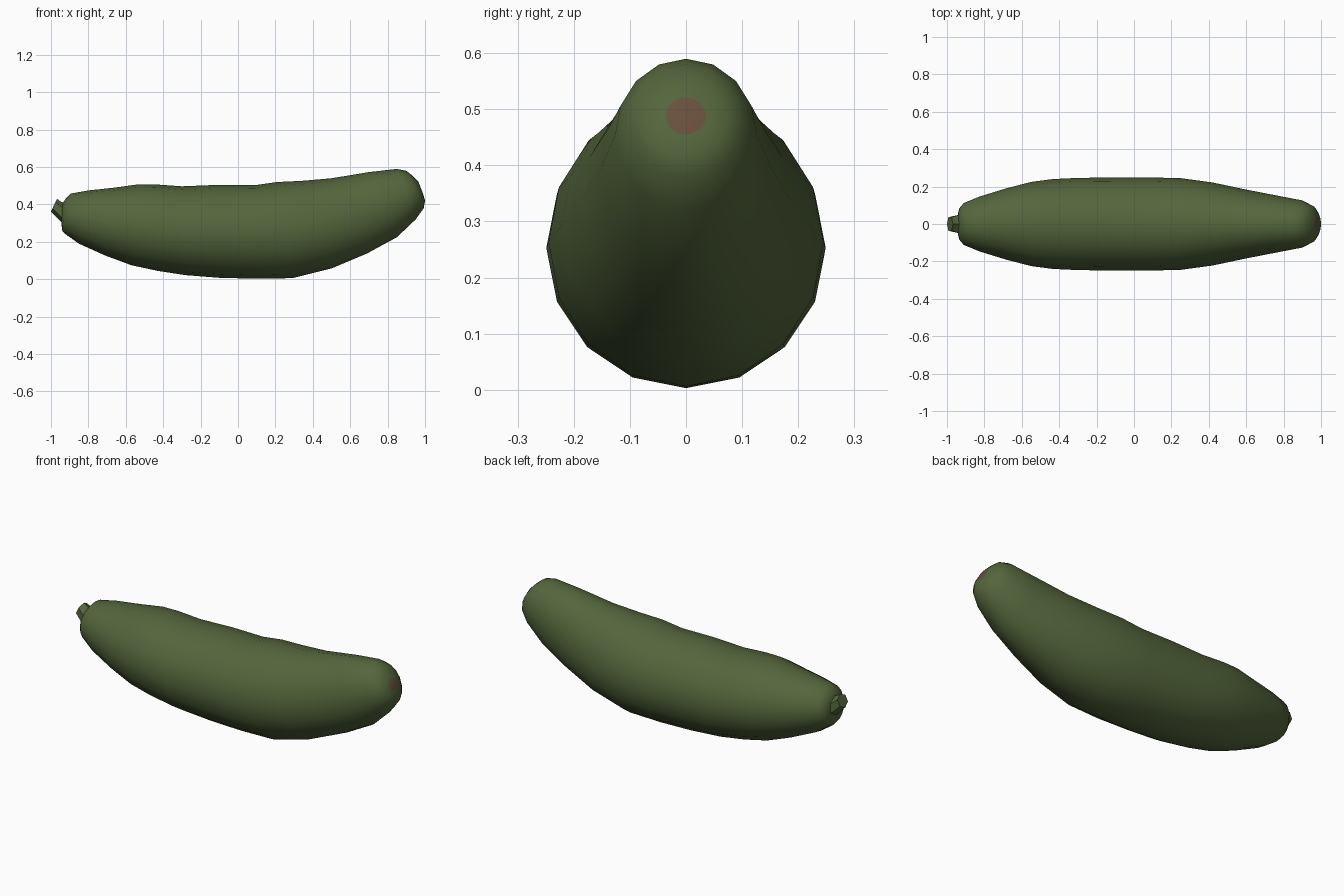
import bpy, bmesh, math


def material(name, rgb):
    m = bpy.data.materials.new(name)
    m.diffuse_color = (*rgb, 1)
    return m


skin = material("zucchini green", (0.089, 0.133, 0.045))
scar = material("blossom brown", (0.138, 0.080, 0.048))


def loft(name, rings, sides, mats, rib=0.0, angle=40):
    """Skin rings given as top x, top z, bottom x, bottom z, half width."""
    bm = bmesh.new()
    loops = []
    for xt, zt, xb, zb, hw in rings:
        loop = []
        for i in range(sides):
            a = 2 * math.pi * i / sides
            k = 1 - rib * (i % 2)
            s = k * math.cos(a) / 2
            loop.append(bm.verts.new(((xt + xb) / 2 + (xt - xb) * s,
                                      hw * k * math.sin(a),
                                      (zt + zb) / 2 + (zt - zb) * s)))
        loops.append(loop)
    for a, b in zip(loops, loops[1:]):
        for i in range(sides):
            j = (i + 1) % sides
            bm.faces.new((a[i], a[j], b[j], b[i]))
    bm.faces.new(loops[0])
    end = bm.faces.new(loops[-1])
    end.material_index = len(mats) - 1
    bmesh.ops.recalc_face_normals(bm, faces=bm.faces[:])
    me = bpy.data.meshes.new(name)
    bm.to_mesh(me)
    bm.free()
    ob = bpy.data.objects.new(name, me)
    bpy.context.collection.objects.link(ob)
    for m in mats:
        me.materials.append(m)
    bpy.ops.object.select_all(action='DESELECT')
    ob.select_set(True)
    bpy.context.view_layer.objects.active = ob
    bpy.ops.object.shade_smooth_by_angle(angle=math.radians(angle))
    return ob


# Curved body, stem end to blossom end; the last cap is the blossom scar
loft("body", [
    (-0.938, 0.405, -0.944, 0.300, 0.055),
    (-0.922, 0.430, -0.940, 0.260, 0.088),
    (-0.895, 0.458, -0.925, 0.243, 0.112),
    (-0.800, 0.475, -0.850, 0.190, 0.147),
    (-0.660, 0.490, -0.710, 0.127, 0.190),
    (-0.530, 0.508, -0.570, 0.075, 0.225),
    (-0.440, 0.507, -0.430, 0.045, 0.240),
    (-0.300, 0.497, -0.280, 0.022, 0.247),
    (-0.100, 0.505, -0.100, 0.008, 0.248),
    (0.090, 0.503, 0.090, 0.003, 0.249),
    (0.210, 0.520, 0.290, 0.006, 0.245),
    (0.340, 0.526, 0.500, 0.058, 0.222),
    (0.500, 0.540, 0.690, 0.138, 0.185),
    (0.700, 0.573, 0.850, 0.225, 0.150),
    (0.850, 0.590, 0.950, 0.320, 0.126),
    (0.900, 0.580, 0.993, 0.380, 0.100),
    (0.930, 0.556, 1.000, 0.420, 0.073),
    (0.965, 0.521, 0.990, 0.455, 0.036),
], 16, [skin, scar], angle=60)

# Ribbed stem stub, flared where it meets the body
loft("stem", [
    (-0.915, 0.410, -0.925, 0.285, 0.062),
    (-0.942, 0.412, -0.952, 0.312, 0.053),
    (-0.968, 0.430, -1.000, 0.362, 0.042),
], 12, [skin], rib=0.14, angle=25)
